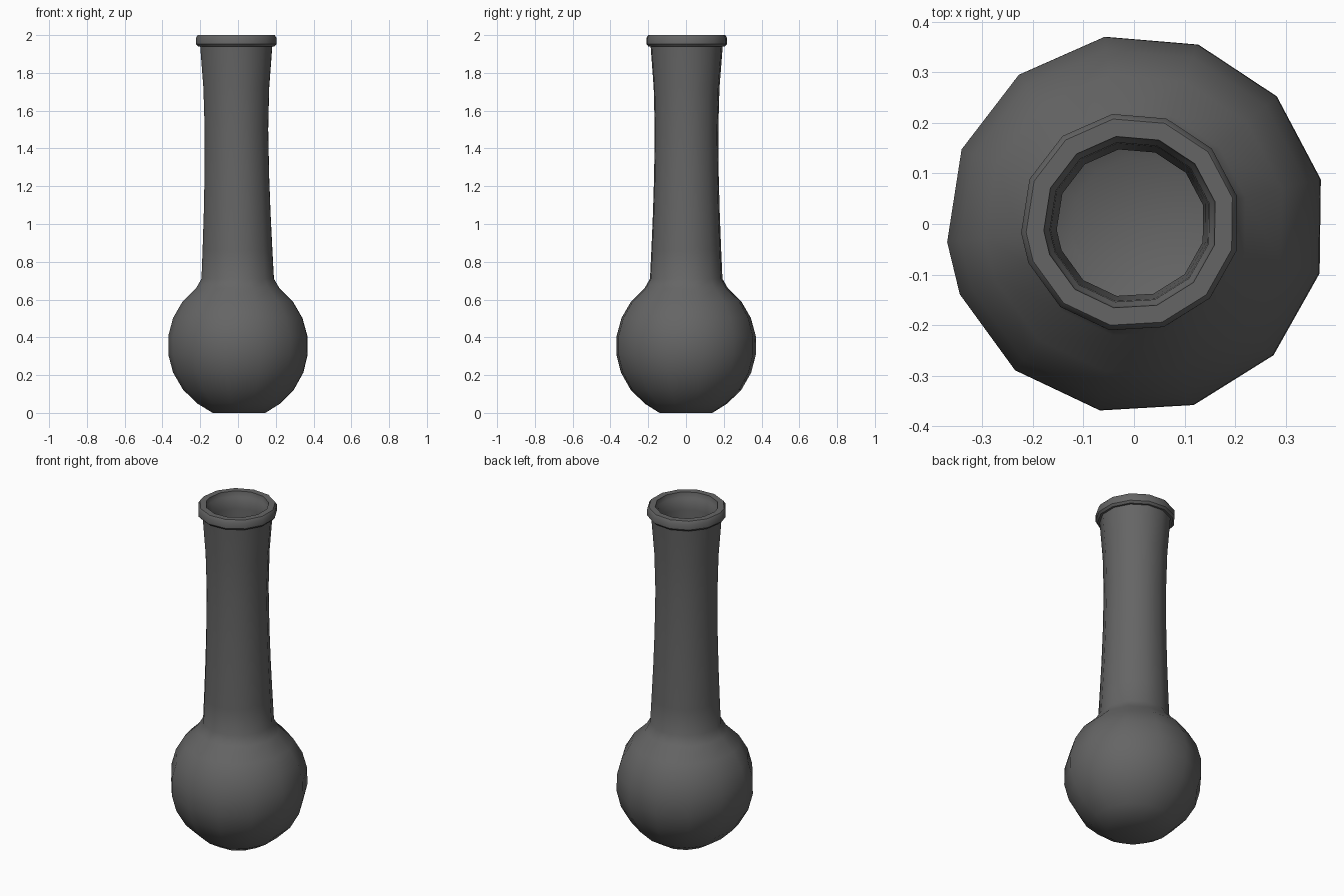
import bpy, bmesh, math

if "Cube" in bpy.data.objects:
    bpy.data.objects.remove(bpy.data.objects["Cube"])

# Outer profile (radius, z): spherical bulb, slim neck, rolled rim
BULB_R, BULB_Z, WALL = 0.378, 0.355, 0.024
bulb = []
for a in (-54, -38, -22, -7, 8, 23, 38, 53.5):
    t = math.radians(a)
    bulb.append((BULB_R * math.cos(t), BULB_Z + BULB_R * math.sin(t)))
base = [(0.142, 0.0)]
neck = [(0.195, 0.71), (0.188, 0.86), (0.180, 1.05), (0.174, 1.25),
        (0.171, 1.5), (0.177, 1.72), (0.194, 1.94)]
rim = [(0.206, 1.94), (0.217, 1.952), (0.217, 1.985), (0.207, 2.0)]
# Stepped throat, then an inner surface parallel to the outside
throat = [(0.172, 2.0), (0.168, 1.97), (0.160, 1.96), (0.158, 1.90)]
k = (BULB_R - WALL) / BULB_R
inner = [(r - WALL, z) for r, z in reversed(neck[:-1])]
inner += [(r * k, BULB_Z + (z - BULB_Z) * k) for r, z in reversed(bulb)]
inner += [(0.132, 0.025)]
profile = base + bulb + neck + rim + throat + inner

# Thirteen vertices per ring at half-radian steps, leaving one narrow facet
angles = [math.radians(-158.3) + 0.5 * i for i in range(13)]


def ring(bm, r, z):
    # the axis leans very slightly towards -x and +y
    cx = max(0.004 - 0.009 * (z - BULB_Z), -0.007)
    cy = 0.002 * (z - BULB_Z)
    return [bm.verts.new((cx + r * math.cos(a), cy + r * math.sin(a), z)) for a in angles]


bm = bmesh.new()
rings = [ring(bm, r, z) for r, z in profile]
for lo, hi in zip(rings, rings[1:]):
    for i in range(13):
        j = (i + 1) % 13
        bm.faces.new((lo[i], lo[j], hi[j], hi[i]))
# Closed underside and inside floor
bm.faces.new(list(reversed(rings[0])))
bm.faces.new(rings[-1])
bmesh.ops.recalc_face_normals(bm, faces=bm.faces)

mesh = bpy.data.meshes.new("bottle_vase")
bm.to_mesh(mesh)
bm.free()
vase = bpy.data.objects.new("bottle_vase", mesh)
bpy.context.collection.objects.link(vase)

# Dark grey material
dark = bpy.data.materials.new("dark_grey")
dark.diffuse_color = (0.13, 0.13, 0.13, 1.0)
dark.use_nodes = True
dark.node_tree.nodes["Principled BSDF"].inputs["Base Color"].default_value = dark.diffuse_color
mesh.materials.append(dark)

bpy.context.view_layer.objects.active = vase
vase.select_set(True)
bpy.ops.object.shade_smooth_by_angle(angle=math.radians(38))
